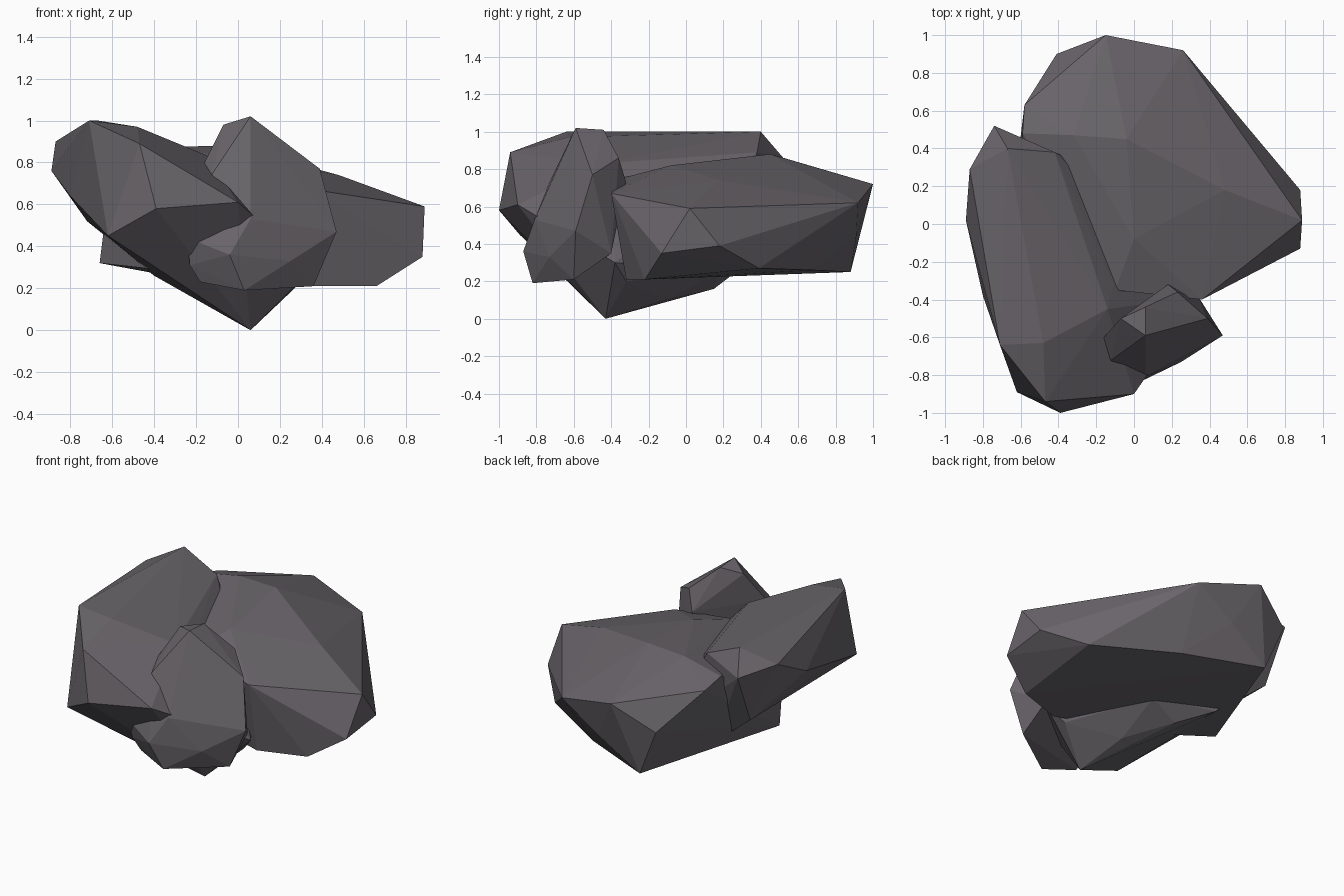
import bpy, bmesh

stone = bpy.data.materials.new("dark grey stone")
stone.diffuse_color = (0.14, 0.128, 0.143, 1)


def boulder(name, corners):
    """Faceted rock: the convex hull of a few corner points."""
    bm = bmesh.new()
    for c in corners:
        bm.verts.new(c)
    bmesh.ops.convex_hull(bm, input=bm.verts[:])
    loose = [v for v in bm.verts if not v.link_faces]
    bmesh.ops.delete(bm, geom=loose, context='VERTS')
    bmesh.ops.recalc_face_normals(bm, faces=bm.faces[:])
    me = bpy.data.meshes.new(name)
    bm.to_mesh(me)
    bm.free()
    me.materials.append(stone)
    ob = bpy.data.objects.new(name, me)
    bpy.context.collection.objects.link(ob)
    return ob


# wide slab at the back and right
boulder("back_slab", [
    (-.15, 1.0, .72), (.26, .92, .62), (.89, .02, .59),
    (.88, .18, .39), (.88, -.13, .35), (.66, -.22, .21), (.36, -.40, .67),
    (.36, -.32, .21), (.48, .18, .74), (0, -.08, .82),
    (-.04, .45, .88), (-.32, .47, .875), (-.41, .90, .56), (-.28, .88, .25),
    (0, .91, .44), (-.58, .63, .78), (-.59, .48, .82), (-.66, -.03, .32),
    (-.64, -.08, .48), (.68, .39, .27), (.2, .68, .26), (-.1, -.35, .75),
    (-.3, -.2, .28)])

# tilted slab on the left, running down to the lowest point
boulder("left_slab", [
    (-.67, .40, 1.0), (-.71, -.64, 1.0), (-.42, .38, .89), (-.74, .52, .86),
    (-.87, .29, .90), (-.89, .02, .76), (-.80, -.38, .64), (-.72, .36, .52),
    (-.47, -.94, .89), (-.39, -1.0, .58), (-.62, -.89, .45), (0, -.90, .61),
    (-.14, -.45, .83), (-.11, -.32, .77), (-.48, -.63, .97),
    (.06, -.43, 0), (0, -.11, .10), (-.19, .15, .16), (-.40, .28, .26),
    (.17, -.36, .14), (.27, -.32, .20), (.36, -.38, .30), (0, .18, .25)])

# upright stone at the front
boulder("front_stone", [
    (.06, -.59, 1.02), (.06, -.44, 1.01), (-.07, -.50, .98), (-.16, -.60, .80),
    (-.12, -.72, .75), (.23, -.36, .86), (.39, -.50, .77), (.47, -.59, .47),
    (.18, -.32, .73), (.06, -.81, .53), (-.04, -.87, .36), (.03, -.82, .19),
    (.36, -.60, .21), (-.18, -.75, .23), (-.24, -.80, .44), (-.23, -.77, .31),
    (.25, -.73, .33), (.35, -.40, .35)])
